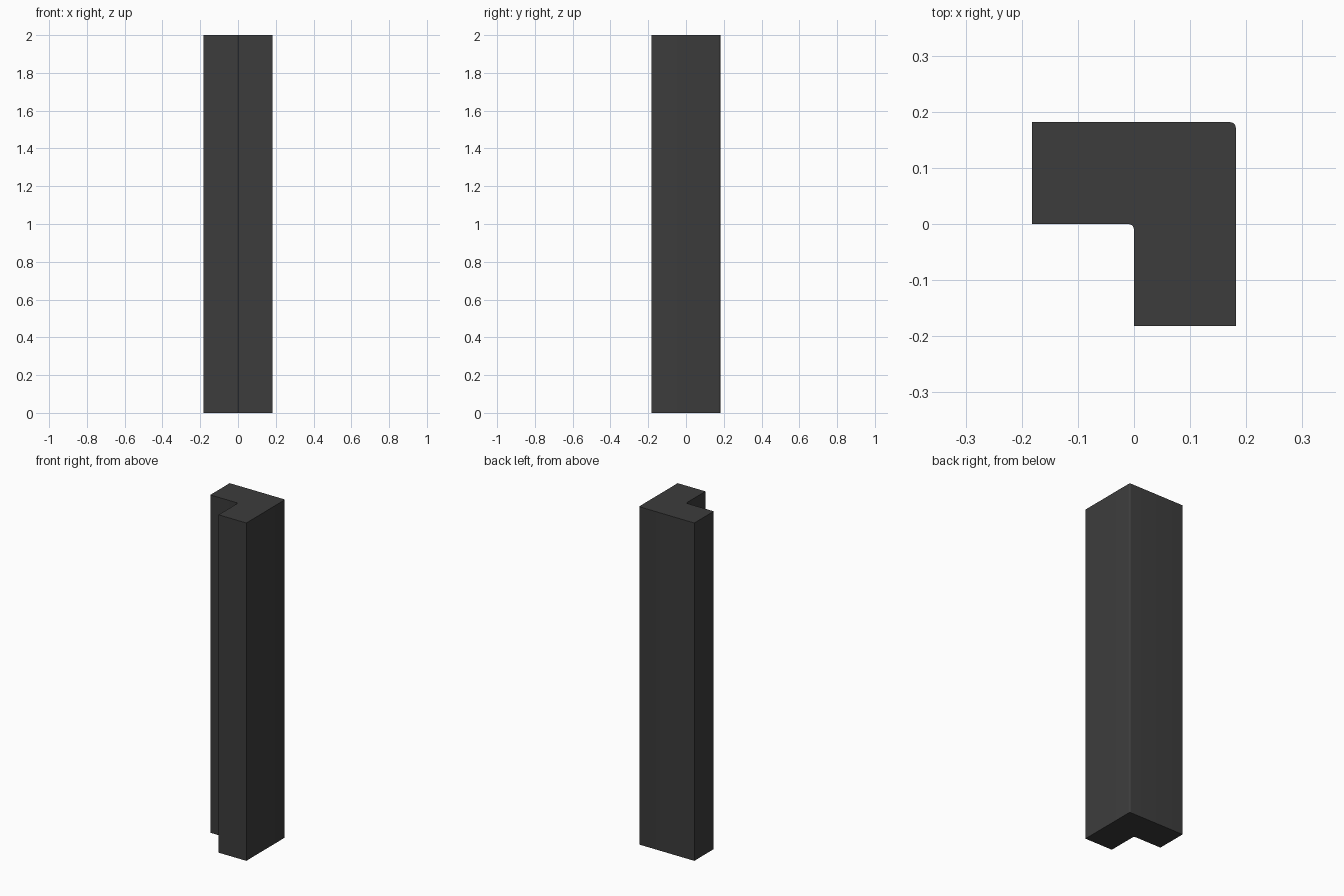
import bpy, bmesh
from math import radians, cos, sin

if "Cube" in bpy.data.objects:
    bpy.data.objects.remove(bpy.data.objects["Cube"])

H = 2.0      # height
S = 0.1815   # half width of the L section
R = 0.01     # corner radius
STEPS = 4


def arc(cx, cy, start, end):
    """Points of a small corner arc."""
    angles = [radians(start + (end - start) * i / STEPS) for i in range(STEPS + 1)]
    return [(cx + R * cos(a), cy + R * sin(a)) for a in angles]


# L-shaped section: rounded outer corner and filleted inner corner
profile = [(0, -S), (S, -S)]
profile += arc(S - R, S - R, 0, 90)
profile += [(-S, S), (-S, 0)]
profile += arc(-R, -R, 90, 0)

# Extrude the section into the post
bm = bmesh.new()
base = bm.faces.new([bm.verts.new((x, y, 0)) for x, y in profile])
top = bmesh.ops.extrude_face_region(bm, geom=[base], use_keep_orig=True)
bmesh.ops.translate(bm, vec=(0, 0, H),
                    verts=[v for v in top["geom"] if isinstance(v, bmesh.types.BMVert)])
bmesh.ops.recalc_face_normals(bm, faces=bm.faces)
mesh = bpy.data.meshes.new("corner_post")
bm.to_mesh(mesh)
bm.free()

post = bpy.data.objects.new("corner_post", mesh)
bpy.context.collection.objects.link(post)

# Dark grey finish
mat = bpy.data.materials.new("dark_grey")
mat.diffuse_color = (0.045, 0.045, 0.045, 1)
mat.use_nodes = True
mat.node_tree.nodes["Principled BSDF"].inputs["Base Color"].default_value = mat.diffuse_color
mesh.materials.append(mat)

# Smooth rounded corners, sharp ends
bpy.context.view_layer.objects.active = post
post.select_set(True)
bpy.ops.object.shade_smooth_by_angle(angle=radians(30))
